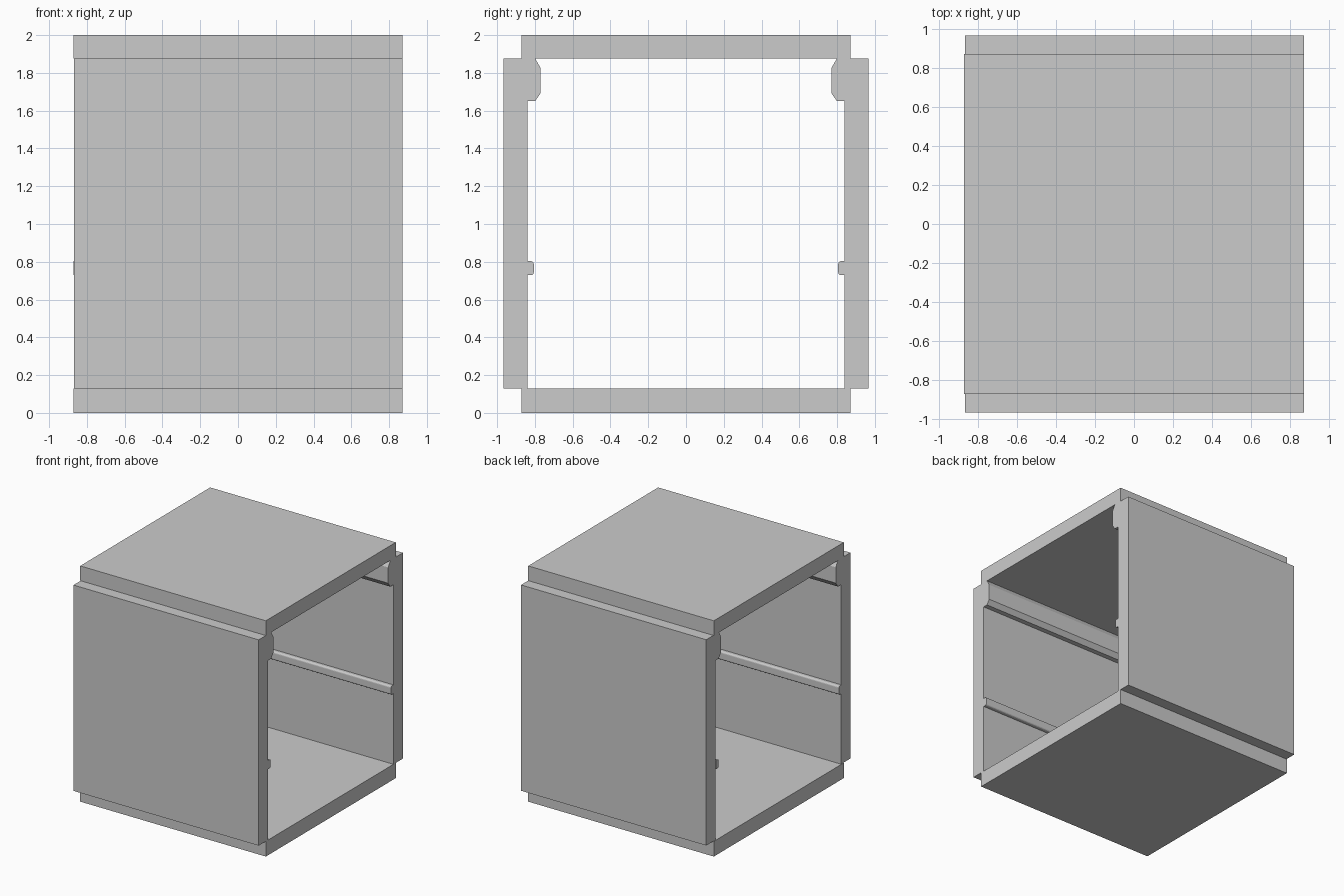
import bpy, bmesh, math

if "Cube" in bpy.data.objects:
    bpy.data.objects.remove(bpy.data.objects["Cube"])


def extrude_profile(name, points, x0, x1, side=1):
    """Extrude a closed (y, z) profile along x; side=-1 mirrors it in y."""
    bm = bmesh.new()
    verts = [bm.verts.new((x0, y * side, z)) for y, z in points]
    face = bm.faces.new(verts)
    new = bmesh.ops.extrude_face_region(bm, geom=[face])["geom"]
    moved = [g for g in new if isinstance(g, bmesh.types.BMVert)]
    bmesh.ops.translate(bm, verts=moved, vec=(x1 - x0, 0, 0))
    bmesh.ops.recalc_face_normals(bm, faces=bm.faces)
    mesh = bpy.data.meshes.new(name)
    bm.to_mesh(mesh)
    bm.free()
    obj = bpy.data.objects.new(name, mesh)
    bpy.context.collection.objects.link(obj)
    return obj


def rect(y0, y1, z0, z1):
    return [(y0, z0), (y1, z0), (y1, z1), (y0, z1)]


HALF = 0.871            # half length of the box along x
LOW, HIGH = 0.129, 1.875  # inner faces of floor and roof
INNER, OUTER = 0.84, 0.967

# Floor and roof slabs
extrude_profile("bottom_panel", rect(-HALF, HALF, 0, LOW), -HALF, HALF)
extrude_profile("top_panel", rect(-HALF, HALF, HIGH, 2), -HALF, HALF)

# Side wall section with the chamfered upper rail on its inner face
wall = [(OUTER, LOW), (OUTER, HIGH), (0.798, HIGH), (0.77, 1.826),
        (0.77, 1.692), (0.798, 1.652), (INNER, 1.652), (INNER, LOW)]

# Small guide rail section with rounded inner corners
tip, z0, z1, r = 0.806, 0.729, 0.803, 0.014
guide = [(INNER, z0)]
for cz, start in ((z0 + r, 270), (z1 - r, 180)):
    for i in range(5):
        a = math.radians(start - i * 22.5)
        guide.append((tip + r + r * math.cos(a), cz + r * math.sin(a)))
guide.append((INNER, z1))

# Both sides, mirrored front to back
for label, side in (("front", -1), ("back", 1)):
    extrude_profile(label + "_wall", wall, -0.867, HALF, side)
    extrude_profile(label + "_guide_rail", guide, -HALF, HALF, side)
